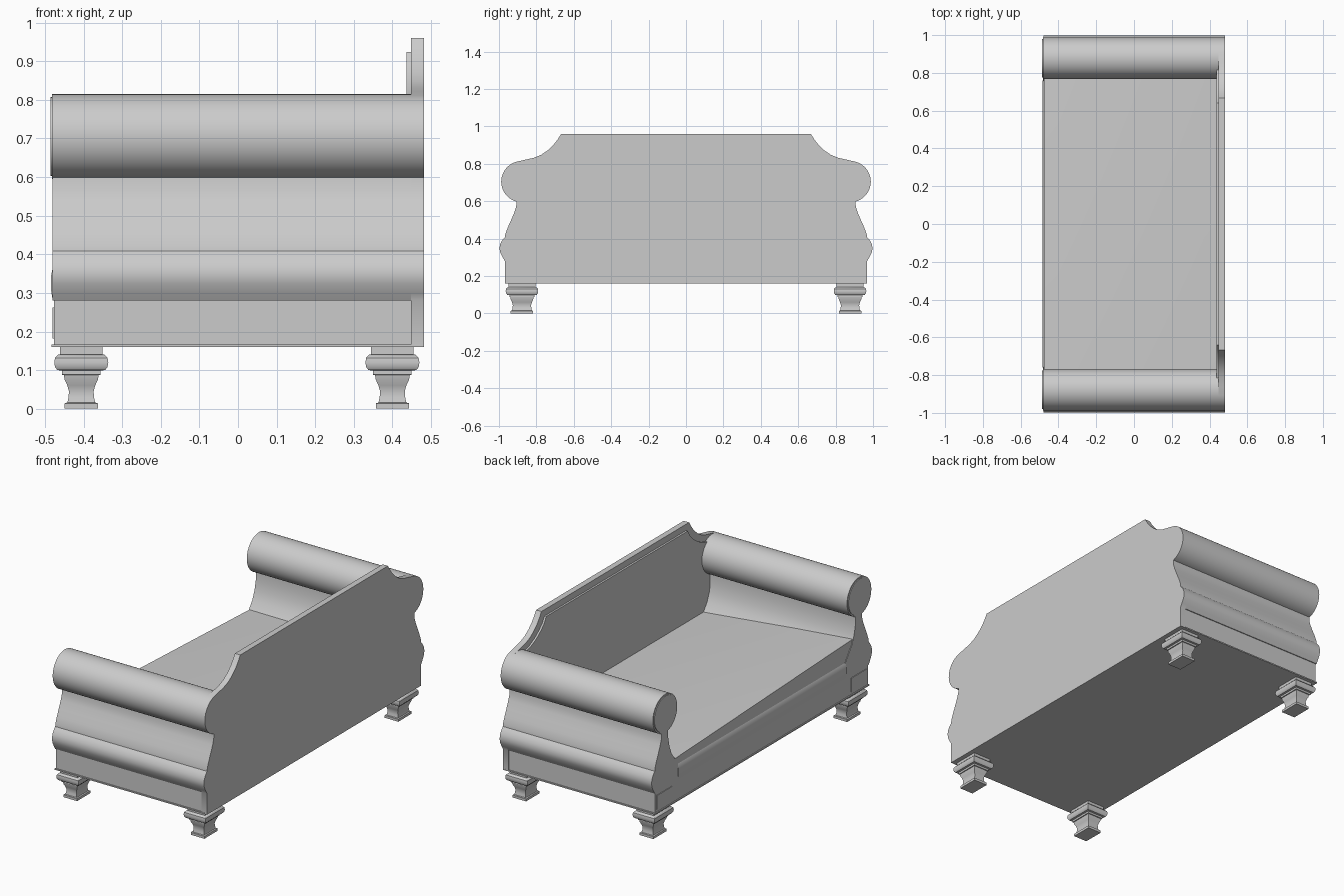
import bpy, bmesh, math

if "Cube" in bpy.data.objects:
    bpy.data.objects.remove(bpy.data.objects["Cube"])

mat = bpy.data.materials.new("plain grey")
mat.diffuse_color = (0.6, 0.6, 0.6, 1)
mat.use_nodes = True
mat.node_tree.nodes["Principled BSDF"].inputs["Base Color"].default_value = mat.diffuse_color


def finish(name, bm, angle=35):
    bmesh.ops.recalc_face_normals(bm, faces=bm.faces)
    me = bpy.data.meshes.new(name)
    bm.to_mesh(me)
    bm.free()
    me.materials.append(mat)
    ob = bpy.data.objects.new(name, me)
    bpy.context.collection.objects.link(ob)
    bpy.ops.object.select_all(action='DESELECT')
    ob.select_set(True)
    bpy.context.view_layer.objects.active = ob
    bpy.ops.object.shade_smooth_by_angle(angle=math.radians(angle))
    return ob


def prism(name, pts, a, b, axis='x'):
    """Extrude a profile (y,z along x) or (x,z along y) from a to b."""
    bm = bmesh.new()
    put = (lambda p, t: (t, p[0], p[1])) if axis == 'x' else (lambda p, t: (p[0], t, p[1]))
    r0 = [bm.verts.new(put(p, a)) for p in pts]
    r1 = [bm.verts.new(put(p, b)) for p in pts]
    n = len(pts)
    for i in range(n):
        j = (i + 1) % n
        bm.faces.new((r0[i], r0[j], r1[j], r1[i]))
    bm.faces.new(r0)
    bm.faces.new(r1)
    return finish(name, bm)


def box(name, x0, x1, y0, y1, z0, z1):
    return prism(name, [(y0, z0), (y1, z0), (y1, z1), (y0, z1)], x0, x1)


def arc(cy, cz, r, a0, a1, n):
    return [(cy + r * math.cos(math.radians(a0 + (a1 - a0) * i / n)),
             cz + r * math.sin(math.radians(a0 + (a1 - a0) * i / n))) for i in range(n + 1)]


CY, CZ, R = 0.878, 0.705, 0.11
# outer side of the arm, from under the roll down to the base
outer = [(.908, .57), (.918, .54), (.935, .50), (.953, .46), (.966, .425), (.968, .408),
         (.980, .395), (.992, .375), (.998, .35), (.993, .325), (.980, .30), (.968, .28)]
inner = [(.758, .28), (.752, .33), (.757, .37), (.785, .41), (.815, .45), (.835, .50),
         (.846, .55), (.850, .60)]

# back panel with scooped shoulders and rolled ends
half = [(.668, .96), (.685, .932), (.71, .90), (.74, .872), (.775, .848), (.815, .832), (.86, .822)]
half += arc(CY, CZ, R, 75, -75, 20) + outer + [(.968, .16)]
prism("back_panel", half + [(-y, z) for y, z in reversed(half)], .448, .482)
# raised inner panel on the back
trim = [(.64, .924), (.66, .89), (.69, .86), (.73, .83), (.78, .805), (.84, .79), (.84, .38)]
prism("back_inner_panel", trim + [(-y, z) for y, z in reversed(trim)], .437, .449)

# arms: scrolled body, roll, round end cap
for s, side in ((1, "left"), (-1, "right")):
    body = [(s * y, z) for y, z in [(.906, .61)] + outer + inner + [(.85, .61)]]
    prism("arm_body_" + side, body, -.480, .45)
    roll = [(s * y, z) for y, z in arc(CY, CZ, R, 0, 360, 48)[:-1]]
    prism("arm_roll_" + side, roll, -.482, .45)
    cap = [(s * y, z) for y, z in arc(CY, CZ, R - .008, 0, 360, 48)[:-1]]
    prism("arm_roll_cap_" + side, cap, -.486, -.48)
    # corner block plate on the front rail
    y0, y1 = sorted((s * .81, s * .95))
    box("corner_plate_" + side, -.481, -.47, y0, y1, .182, .262)

# base box and thin bottom moulding
box("base_rail", -.477, .46, -.963, .963, .163, .282)
box("bottom_moulding", -.483, .472, -.969, .969, .16, .167)

# front rail with rounded face
prism("front_rail", [(-.47, .275), (-.480, .282), (-.485, .31), (-.485, .34), (-.480, .365),
                     (-.47, .38), (-.40, .38), (-.40, .275)], -.76, .76, 'y')

# seat: top rises gently towards one front corner
bm = bmesh.new()
bmesh.ops.create_grid(bm, x_segments=12, y_segments=16, size=1)
ext = bmesh.ops.extrude_face_region(bm, geom=bm.faces[:])
low = {v for v in ext["geom"] if isinstance(v, bmesh.types.BMVert)}
for v in bm.verts:
    u, t = (1 - v.co.x) / 2, (1 - v.co.y) / 2
    z = .275 if v in low else .405 + .075 * u * t
    v.co = (-.477 + .927 * (1 - u), .86 - 1.72 * t, z)
finish("seat", bm)

# turned-style square feet: (half width x, height)
prof = [(.043, 0), (.043, .014), (.036, .016), (.033, .03), (.032, .045), (.036, .06), (.043, .075),
        (.045, .087), (.05, .088), (.05, .099), (.062, .1), (.068, .108), (.07, .12), (.068, .132),
        (.06, .14), (.055, .141), (.055, .163)]
for cx in (-.406, .40):
    for cy in (-.877, .877):
        bm = bmesh.new()
        rings = []
        for h, z in prof:
            k = h + .017
            rings.append([bm.verts.new((cx + a * h, cy + b * k, z))
                          for a, b in ((-1, -1), (1, -1), (1, 1), (-1, 1))])
        for lo, hi in zip(rings, rings[1:]):
            for i in range(4):
                j = (i + 1) % 4
                bm.faces.new((lo[i], lo[j], hi[j], hi[i]))
        bm.faces.new(rings[0])
        bm.faces.new(rings[-1])
        finish("foot", bm)
